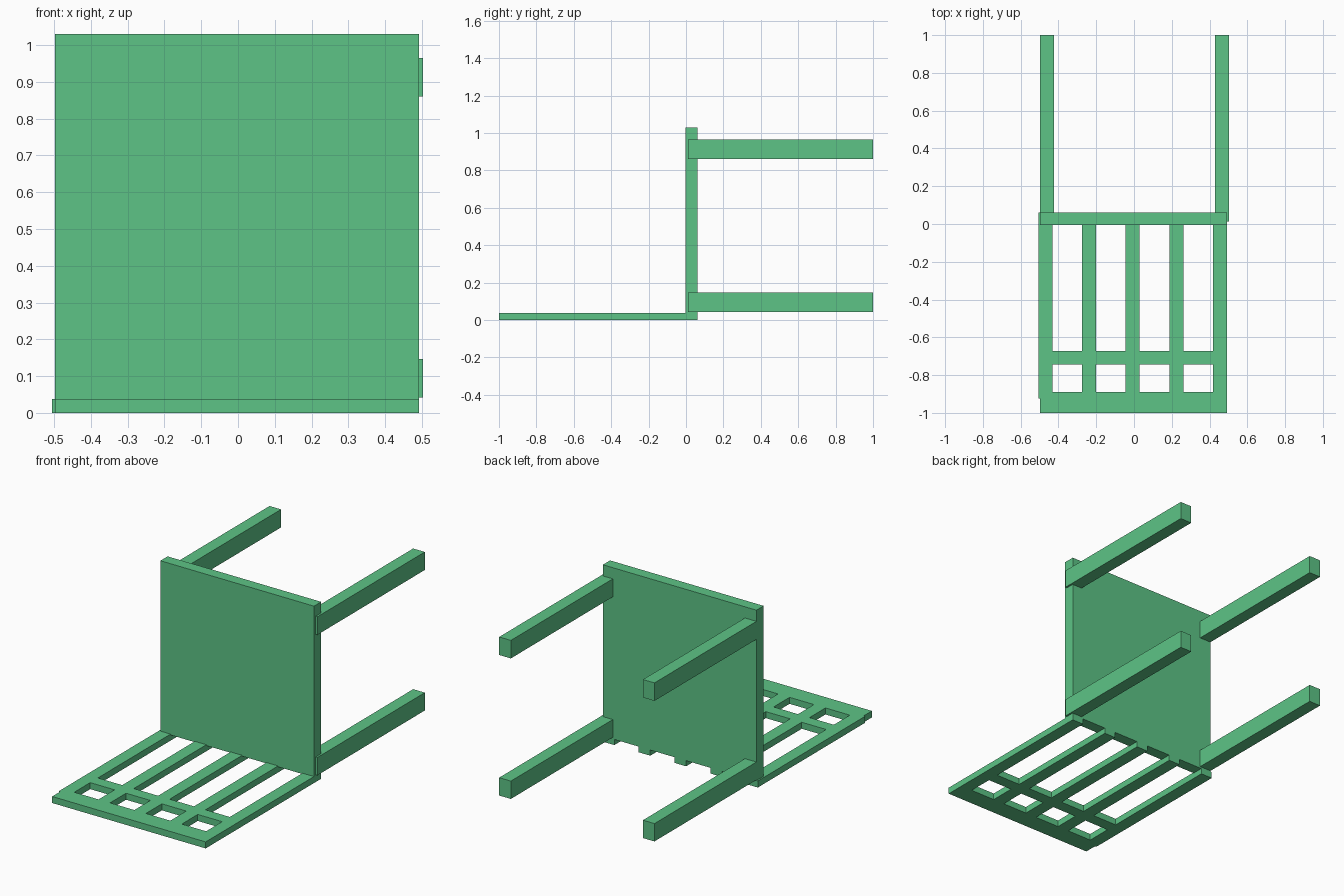
import bpy

if "Cube" in bpy.data.objects:
    bpy.data.objects.remove(bpy.data.objects["Cube"])

green = bpy.data.materials.new("green_paint")
green.diffuse_color = (0.11, 0.55, 0.24, 1)
green.use_nodes = True
green.node_tree.nodes["Principled BSDF"].inputs["Base Color"].default_value = green.diffuse_color


def box(name, x, y, z):
    """Box spanning the (min, max) ranges on each axis."""
    bpy.ops.mesh.primitive_cube_add(size=1, location=[(a + b) / 2 for a, b in (x, y, z)])
    ob = bpy.context.object
    ob.name = name
    ob.scale = [b - a for a, b in (x, y, z)]
    bpy.ops.object.transform_apply(location=False, rotation=False, scale=True)
    ob.data.materials.append(green)
    return ob


# Chair lying on its back: the seat stands upright
box("seat", (-0.497, 0.492), (-0.004, 0.062), (0.033, 1.03))

# Four legs pointing backwards
for side, x in (("left", (-0.497, -0.423)), ("right", (0.428, 0.503))):
    for end, z in (("back", (0.042, 0.146)), ("front", (0.86, 0.965))):
        box(f"{end}_leg_{side}", x, (0.012, 1.0), z)

# Backrest uprights, running under the seat
thick = (0.0, 0.038)
for i in range(5):
    x0 = -0.506 + i * 0.231
    box(f"back_slat_{i + 1}", (x0, x0 + 0.074), (-0.925, 0.062), thick)

# Backrest cross rails
box("back_top_rail", (-0.497, 0.492), (-1.0, -0.89), thick)
box("back_cross_rail", (-0.497, 0.492), (-0.743, -0.672), thick)
